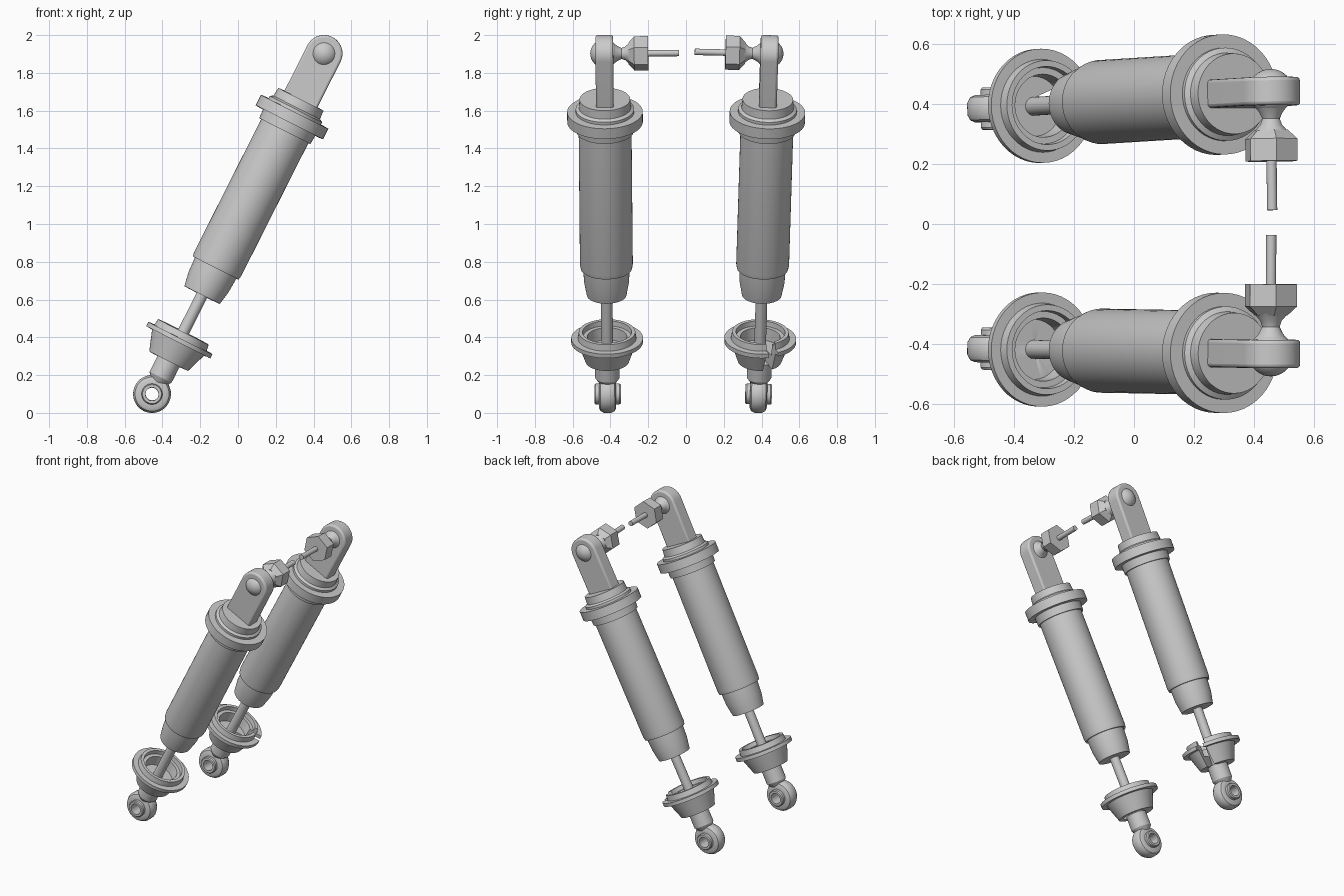
import bpy, bmesh, math
from mathutils import Matrix, Vector

if "Cube" in bpy.data.objects:
    bpy.data.objects.remove(bpy.data.objects["Cube"])

LENGTH = 2.019  # distance between the two eye centres


def make_object(name, bm, frame, smooth=True):
    bm.transform(frame)
    bmesh.ops.recalc_face_normals(bm, faces=bm.faces)
    mesh = bpy.data.meshes.new(name)
    bm.to_mesh(mesh)
    bm.free()
    ob = bpy.data.objects.new(name, mesh)
    bpy.context.collection.objects.link(ob)
    bpy.ops.object.select_all(action='DESELECT')
    ob.select_set(True)
    bpy.context.view_layer.objects.active = ob
    if smooth:
        bpy.ops.object.shade_smooth_by_angle(angle=math.radians(32))
    return ob


def lathe(name, pts, frame, axis='Z', base=0.0, steps=48, closed=False, turn=0.0):
    """Revolve (radius, height) points round the local Z or Y axis."""
    bm = bmesh.new()
    if axis == 'Z':
        vs = [bm.verts.new((r, 0, base + h)) for r, h in pts]
        d = Vector((0, 0, 1))
    else:
        vs = [bm.verts.new((r, h, base)) for r, h in pts]
        d = Vector((0, 1, 0))
    c = Vector((0, 0, base))
    bmesh.ops.rotate(bm, verts=vs, cent=c, matrix=Matrix.Rotation(turn, 3, d))
    edges = [bm.edges.new(p) for p in zip(vs, vs[1:] + (vs[:1] if closed else []))]
    bmesh.ops.spin(bm, geom=vs + edges, cent=c, axis=d, angle=math.tau, steps=steps)
    bmesh.ops.remove_doubles(bm, verts=bm.verts, dist=1e-5)
    return make_object(name, bm, frame, steps > 6)


def box(name, lo, hi, turn, frame):
    bm = bmesh.new()
    bmesh.ops.create_cube(bm, size=1)
    for v in bm.verts:
        v.co = Vector(lo[i] if v.co[i] < 0 else hi[i] for i in range(3))
    return make_object(name, bm, frame @ Matrix.Rotation(turn, 4, 'Z'), False)


def shock(side, y_low, y_top, slot_angle):
    # Local frame: z along the shock, y towards the middle of the model
    low = Vector((-0.455, y_low, 0.10))
    w = (Vector((0.455, y_top, 1.902)) - low).normalized()
    v = Vector((0, 1 if side == 'front' else -1, 0))
    v = (v - w * v.dot(w)).normalized()
    u = v.cross(w)
    if u.x < 0:
        u = -u
    f = Matrix((u, v, w)).transposed().to_4x4()
    f.translation = low

    # Lower eye with its bushing and neck
    lathe(side + "_lower_eye", [(.05, -.045), (.075, -.045), (.09, -.038), (.1, -.02), (.1, .02),
                                (.09, .038), (.075, .045), (.05, .045)], f, 'Y', closed=True)
    lathe(side + "_lower_bushing", [(.035, -.07), (.05, -.07), (.055, -.063), (.055, .063),
                                    (.05, .07), (.035, .07)], f, 'Y', closed=True)
    lathe(side + "_lower_neck", [(0, .07), (.045, .07), (.065, .1), (.065, .2), (0, .2)], f)

    # Slotted spring perch
    perch = lathe(side + "_spring_perch",
                  [(0, .195), (.115, .195), (.155, .308), (.19, .308), (.19, .332), (.155, .332),
                   (.15, .368), (.13, .368), (.127, .34), (.105, .34), (.1, .27), (0, .27)], f)
    cutter = box(side + "_slot_cutter", (0, -.026, .15), (.3, .026, .45), slot_angle, f)
    bpy.context.view_layer.objects.active = perch
    mod = perch.modifiers.new("slot", 'BOOLEAN')
    mod.operation, mod.object, mod.solver = 'DIFFERENCE', cutter, 'EXACT'
    bpy.ops.object.modifier_apply(modifier=mod.name)
    bpy.data.objects.remove(cutter)

    # Piston rod, damper body, upper collar and cap
    lathe(side + "_piston_rod", [(0, .19), (.031, .19), (.031, .62), (0, .62)], f)
    lathe(side + "_damper_body",
          [(0, .588), (.105, .588), (.119, .665), (.123, .748), (.136, .748), (.14, .77),
           (.14, 1.56), (0, 1.56)], f)
    lathe(side + "_upper_collar",
          [(0, 1.56), (.152, 1.56), (.155, 1.613), (.2, 1.613), (.2, 1.674), (.155, 1.674),
           (.155, 1.69), (.138, 1.7), (.134, 1.748), (0, 1.748)], f)

    # Flat upper tab with rounded end
    bm = bmesh.new()
    r = .098
    outline = [(r, 1.73)] + [(r * math.cos(a * math.pi / 24), LENGTH + r * math.sin(a * math.pi / 24))
                             for a in range(25)] + [(-r, 1.73)]
    face = bm.faces.new([bm.verts.new((x, -.047, z)) for x, z in outline])
    ext = bmesh.ops.extrude_face_region(bm, geom=[face])
    bmesh.ops.translate(bm, vec=(0, .094, 0),
                        verts=[g for g in ext['geom'] if isinstance(g, bmesh.types.BMVert)])
    tab = make_object(side + "_upper_tab", bm, f)
    bev = tab.modifiers.new("round", 'BEVEL')
    bev.width, bev.segments, bev.limit_method, bev.angle_limit = .012, 3, 'ANGLE', math.radians(40)

    # Ball joint, flared stem, hex nut and threaded pin
    ball = [(.075 * math.sin(i * math.pi / 16), -.075 * math.cos(i * math.pi / 16)) for i in range(17)]
    lathe(side + "_ball_joint", ball, f, 'Y', LENGTH)
    lathe(side + "_ball_stem", [(0, .04), (.058, .045), (.04, .068), (.029, .09), (.036, .11),
                                (.055, .132), (.068, .15), (0, .15)], f, 'Y', LENGTH, 32)
    lathe(side + "_hex_nut", [(0, .128), (.058, .128), (.092, .158), (.092, .232), (0, .232)],
          f, 'Y', LENGTH, 6, turn=math.radians(14))
    lathe(side + "_threaded_pin", [(0, .22), (.017, .22), (.017, .395), (0, .395)], f, 'Y', LENGTH, 24)


shock("front", -.415, -.432, math.pi)
shock("rear", .384, .441, math.radians(-22))
